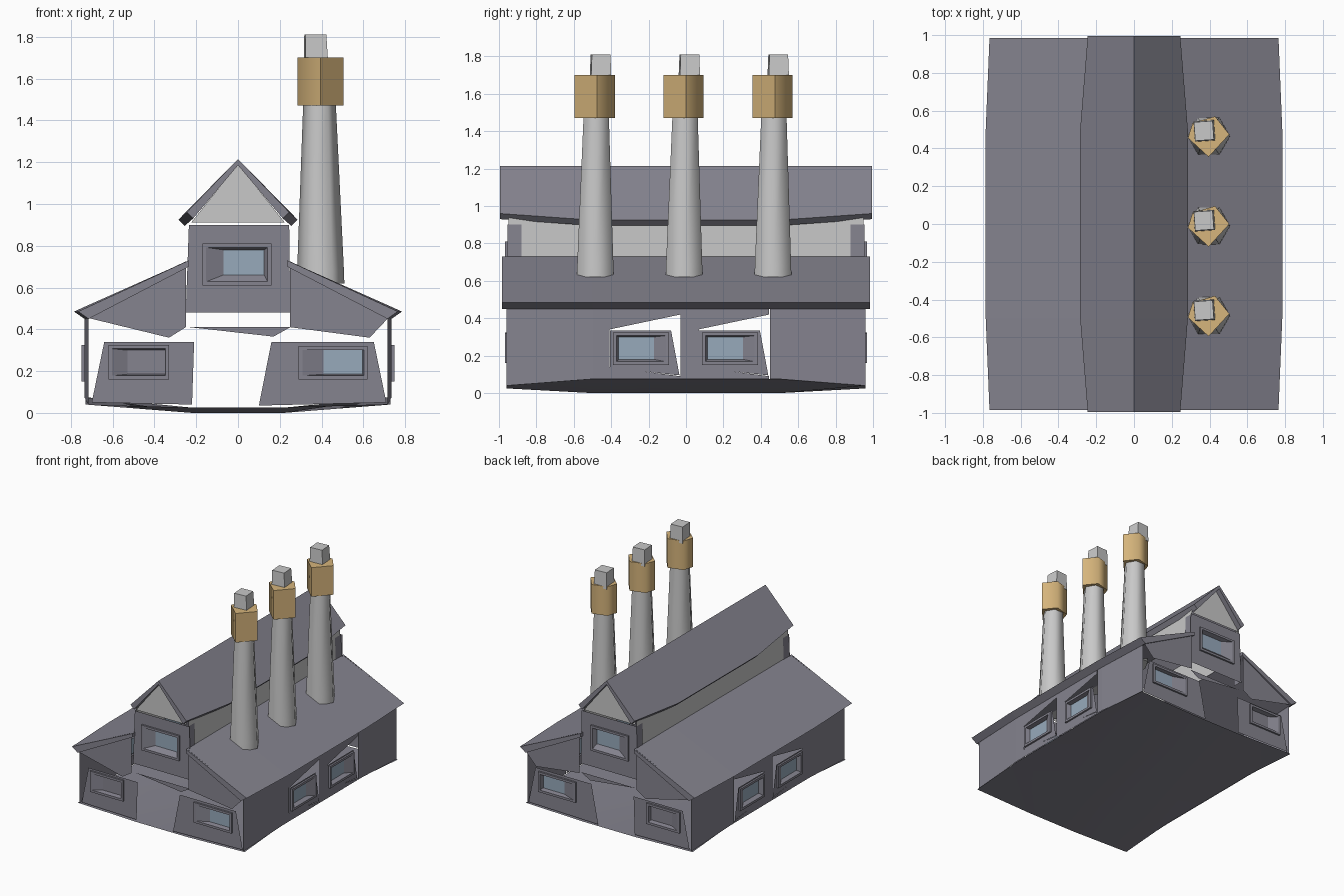
import bpy
import bmesh
import math
from mathutils import Vector

cube = bpy.data.objects.get("Cube")
if cube:
    bpy.data.objects.remove(cube, do_unlink=True)


def material(name, rgb):
    m = bpy.data.materials.new(name)
    m.use_nodes = True
    m.diffuse_color = (*rgb, 1)
    m.node_tree.nodes["Principled BSDF"].inputs["Base Color"].default_value = (*rgb, 1)
    return m


SLATE = material("slate grey", (0.235, 0.23, 0.275))
PALE = material("pale grey", (0.58, 0.58, 0.58))
TAN = material("tan", (0.67, 0.46, 0.2))
GLASS = material("window blue", (0.31, 0.40, 0.50))
CENTRE = Vector((0, 0, 0.5))


def finish(name, bm, mats, smooth=None):
    mesh = bpy.data.meshes.new(name)
    bm.to_mesh(mesh)
    bm.free()
    ob = bpy.data.objects.new(name, mesh)
    bpy.context.collection.objects.link(ob)
    for m in mats:
        mesh.materials.append(m)
    if smooth:
        bpy.ops.object.select_all(action="DESELECT")
        ob.select_set(True)
        bpy.context.view_layer.objects.active = ob
        bpy.ops.object.shade_smooth_by_angle(angle=math.radians(smooth))
    return ob


def shell(name, polys, mats, glass_last=False):
    """Open surface whose faces all point away from the middle of the building."""
    bm = bmesh.new()
    for p in polys:
        bm.faces.new([bm.verts.new(v) for v in p])
    bm.faces.ensure_lookup_table()
    if glass_last:
        bm.faces[-1].material_index = 1
    bm.normal_update()
    for f in bm.faces:
        if f.normal.dot(f.calc_center_median() - CENTRE) < 0:
            f.normal_flip()
    bmesh.ops.remove_doubles(bm, verts=bm.verts, dist=0.0005)
    return finish(name, bm, mats)


def loft(name, rings, mat, smooth=None):
    """Closed solid through a row of matching cross-sections."""
    bm = bmesh.new()
    rows = [[bm.verts.new(v) for v in r] for r in rings]
    for a, b in zip(rows, rows[1:]):
        for i in range(len(a)):
            j = (i + 1) % len(a)
            bm.faces.new((a[i], a[j], b[j], b[i]))
    bm.faces.new(rows[0])
    bm.faces.new(rows[-1])
    bmesh.ops.recalc_face_normals(bm, faces=bm.faces)
    return finish(name, bm, [mat], smooth)


def rect(u0, u1, v0, v1):
    return [(u0, v0), (u1, v0), (u1, v1), (u0, v1)]


def window_panel(name, outer, frame, pane, place, glazed=True):
    """Wall panel with a raised frame stepping back to a sunken pane."""
    (a, b, c, d), g = frame, 0.018
    layers = [(outer, 0), (rect(a, b, c, d), 0.0), (rect(a, b, c, d), 0.014),
              (rect(a + g, b - g, c + g, d - g), 0.014), (rect(*pane), -0.02)]
    rings = [[place(u, v, depth) for u, v in pts] for pts, depth in layers]
    polys = [(p[i], p[(i + 1) % 4], q[(i + 1) % 4], q[i])
             for p, q in zip(rings, rings[1:]) for i in range(4)]
    polys.append(rings[-1])
    shell(name, polys, [SLATE, GLASS if glazed else SLATE], True)


# Floor slab with a shallow keel underneath
xs, ys = (-0.73, -0.22, 0.22, 0.73), (-0.96, -0.5, 0.5, 0.96)


def floor_z(x, y):
    if abs(x) > 0.5:
        return 0.04 if abs(y) > 0.9 else 0.075
    return 0.025 if abs(y) > 0.9 else 0


bm = bmesh.new()
grid = [[bm.verts.new((x, y, floor_z(x, y))) for y in ys] for x in xs]
for i in range(3):
    for j in range(3):
        bm.faces.new((grid[i][j], grid[i][j + 1], grid[i + 1][j + 1], grid[i + 1][j]))
finish("floor", bm, [SLATE], 30)

# Long side walls with two skewed window openings each
for side, sx in (("left", 1), ("right", -1)):
    def wall_point(y, z):
        return (sx * (0.735 - 0.02 * max(0, abs(y) - 0.5) / 0.46), y, z)

    def wall_strip(points):
        return [wall_point(y, z) for y, z in points]

    low, top = 0.075, 0.465
    strips = [[(-0.96, 0.04), (-0.5, low), (-0.5, top), (-0.96, top)],
              rect(-0.5, -0.41, low, top), rect(-0.03, 0.07, low, top),
              rect(0.45, 0.5, low, top),
              [(0.5, low), (0.96, 0.04), (0.96, top), (0.5, top)]]
    for o in (0, 0.475):
        strips.append([(-0.41 + o, low), (-0.03 + o, low), (-0.03 + o, 0.09), (-0.41 + o, 0.14)])
        strips.append([(-0.41 + o, 0.34), (-0.03 + o, 0.42), (-0.03 + o, top), (-0.41 + o, top)])
        window_panel(side + "_wall_window",
                     [(-0.405 + o, 0.135), (-0.035 + o, 0.095), (-0.08 + o, 0.335), (-0.405 + o, 0.335)],
                     (-0.39 + o, -0.09 + o, 0.15, 0.325), (-0.36 + o, -0.17 + o, 0.18, 0.3),
                     lambda u, v, d: (sx * (0.735 + d), u, v))
    shell(side + "_wall", [wall_strip(s) for s in strips], [SLATE])

    # Lower roof slope, slightly wider in the middle of its length
    loft(side + "_lower_roof",
         [[(sx * 0.235, y, 0.73), (sx * e, y, 0.485), (sx * (e - 0.05), y, 0.45), (sx * 0.235, y, 0.7)]
          for y, e in ((-0.985, 0.765), (-0.5, 0.785), (0.5, 0.785), (0.985, 0.765))], SLATE)

    # Pale wall carrying the upper roof
    shell(side + "_clerestory_wall",
          [[(sx * 0.23, -0.95, 0.7), (sx * 0.23, 0.95, 0.7), (sx * 0.23, 0.95, 0.94), (sx * 0.23, -0.95, 0.94)]],
          [PALE])

# Upper roof with tapered ends
loft("upper_roof",
     [[(0, y, 1.215), (e, y, z), (e - 0.03, y, z - 0.03), (0, y, 1.185),
       (0.03 - e, y, z - 0.03), (-e, y, z)]
      for y, e, z in ((-0.995, 0.245, 0.96), (-0.5, 0.285, 0.925),
                      (0.5, 0.285, 0.925), (0.995, 0.245, 0.96))], SLATE)

# Matching end walls
for end, sy in (("front", -1), ("back", 1)):
    def place(u, v, d):
        return (u, sy * (0.955 + d), v)

    def plate(points, y):
        return [(x, sy * y, z) for x, z in points]

    window_panel(end + "_glazed_panel", [(0.1, 0.035), (0.71, 0.05), (0.65, 0.34), (0.16, 0.34)],
                 (0.29, 0.62, 0.16, 0.32), (0.41, 0.595, 0.185, 0.3), place)
    window_panel(end + "_blank_panel", [(-0.7, 0.05), (-0.22, 0.04), (-0.21, 0.34), (-0.64, 0.34)],
                 (-0.62, -0.33, 0.16, 0.325), (-0.53, -0.35, 0.185, 0.3), place, False)
    window_panel(end + "_tower_panel", [(-0.25, 0.48), (0.25, 0.48), (0.245, 0.9), (-0.235, 0.9)],
                 (-0.17, 0.16, 0.61, 0.81), (-0.07, 0.125, 0.66, 0.78), place)
    shell(end + "_gable", [plate([(-0.225, 0.91), (0.225, 0.91), (0, 1.19)], 0.955)], [PALE])
    shell(end + "_roof_ends",
          [plate([(0.25, 0.41), (0.63, 0.36), (0.72, 0.455), (0.76, 0.485), (0.25, 0.725)], 0.975),
           plate([(-0.25, 0.41), (-0.33, 0.36), (-0.72, 0.455), (-0.76, 0.485), (-0.25, 0.725)], 0.975)],
          [SLATE])
    shell(end + "_door_lintel", [plate([(-0.23, 0.41), (0.25, 0.41), (0.17, 0.365)], 0.955)], [SLATE])
    # Narrow returns beside the tower panel
    shell(end + "_tower_sides",
          [[(s * 0.24, sy * 0.955, 0.48), (s * 0.24, sy * 0.88, 0.48),
            (s * 0.235, sy * 0.88, 0.9), (s * 0.235, sy * 0.955, 0.9)] for s in (-1, 1)], [SLATE])

# Three chimneys: tapered stack, wide band and square flue
ANGLES = [math.radians(a) for a in (5, 72, 140, 185, 270)]
STACK = [math.radians(60 * k) for k in range(6)]


def ring(x, y, z, r, angles):
    return [(x + r * math.cos(a), y + r * math.sin(a), z) for a in angles]


SQUARE = [math.radians(45 + 90 * k + 4) for k in range(4)]
for label, y in (("front", -0.485), ("middle", -0.01), ("back", 0.465)):
    loft(label + "_chimney_stack",
         [ring(0.395, y, 0.62, 0.114, STACK), ring(0.395, y, 0.68, 0.112, STACK),
          ring(0.39, y + 0.005, 1.48, 0.078, STACK)], PALE, 70)
    loft(label + "_chimney_band",
         [ring(0.395, y, 1.47, 0.11, ANGLES), ring(0.395, y, 1.7, 0.11, ANGLES)], TAN, 80)
    loft(label + "_chimney_flue",
         [ring(0.373, y + 0.028, 1.68, 0.077, SQUARE), ring(0.37, y + 0.028, 1.81, 0.07, SQUARE)], PALE)
